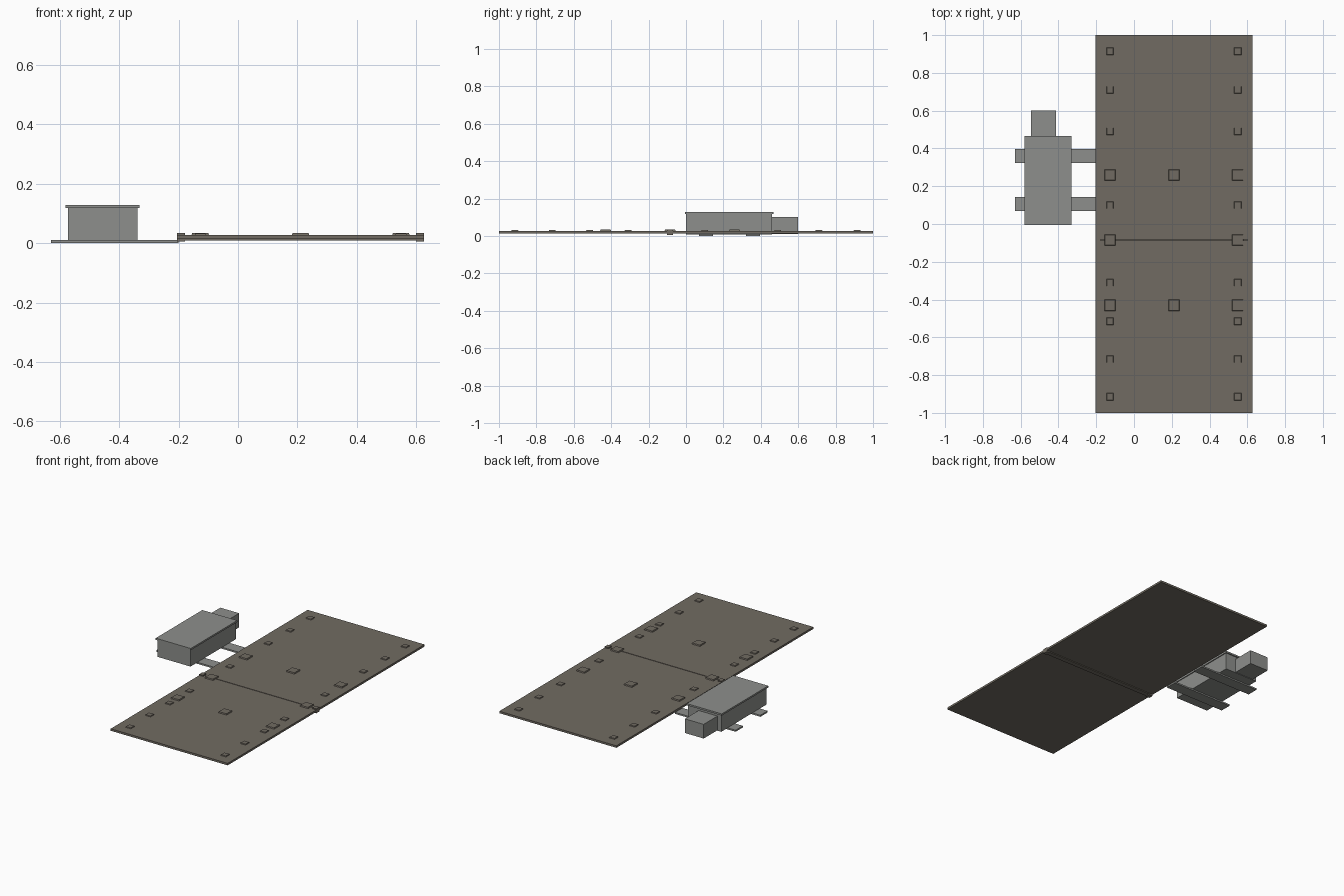
import bpy, bmesh

if "Cube" in bpy.data.objects:
    bpy.data.objects.remove(bpy.data.objects["Cube"])

def material(name, rgb):
    m = bpy.data.materials.new(name)
    m.diffuse_color = (*rgb, 1)
    m.use_nodes = True
    m.node_tree.nodes["Principled BSDF"].inputs["Base Color"].default_value = m.diffuse_color
    return m

BROWN = material("warm dark grey", (0.165, 0.148, 0.122))
GREY = material("mid grey", (0.268, 0.275, 0.262))

def box(name, x, y, z, mat, taper=0.0):
    """Box from (min, max) ranges; taper pulls the top face inwards."""
    me = bpy.data.meshes.new(name)
    bm = bmesh.new()
    bmesh.ops.create_cube(bm, size=1)
    for v in bm.verts:
        top = v.co.z > 0
        for i, (lo, hi) in enumerate((x, y, z)):
            t = taper if top and i < 2 else 0
            v.co[i] = hi - t if v.co[i] > 0 else lo + t
    bm.to_mesh(me)
    bm.free()
    me.materials.append(mat)
    ob = bpy.data.objects.new(name, me)
    bpy.context.collection.objects.link(ob)
    return ob

X0, X1 = -0.205, 0.627        # panel sides
XC = (X0 + X1) / 2
SEAM = -0.085                 # fold line
TOP = 0.027

# Two panel halves meeting at the fold
box("front_panel", (X0, X1), (-1, SEAM - 0.002), (0.014, TOP), BROWN)
box("back_panel", (X0, X1), (SEAM + 0.002, 1), (0.014, TOP), BROWN)

# Hinge strip below the fold and hinge blocks at its ends
box("hinge_strip", (X0, X1), (SEAM - 0.016, SEAM + 0.016), (0.009, 0.015), BROWN)
for name, a in (("left_hinge", X0), ("right_hinge", X1 - 0.027)):
    box(name, (a, a + 0.027), (SEAM - 0.016, SEAM + 0.016), (0.005, 0.034), BROWN)

# Raised pads on top of the panels
def pad(name, x, y, size, height):
    h = size / 2
    box(name, (x - h, x + h), (y - h, y + h), (TOP - 0.002, TOP + height), BROWN, 0.003)

for side, s in (("left", -1), ("right", 1)):
    px = XC + s * 0.338
    for i, y in enumerate((-0.915, -0.715, -0.515, -0.31, 0.10, 0.49, 0.71, 0.915)):
        pad(f"{side}_small_pad_{i}", px, y, 0.04, 0.005)
    for i, y in enumerate((-0.43, SEAM, 0.26)):
        pad(f"{side}_large_pad_{i}", px, y, 0.06, 0.007)
for i, y in enumerate((-0.43, 0.26)):
    pad(f"centre_pad_{i}", XC, y, 0.06, 0.007)

# Side case with lid and rear compartment
box("case_body", (-0.573, -0.338), (0.0, 0.46), (0.009, 0.12), GREY)
box("case_lid", (-0.581, -0.332), (-0.006, 0.467), (0.118, 0.129), GREY)
box("rear_compartment", (-0.546, -0.412), (0.455, 0.6), (0.012, 0.103), GREY)

# Flat straps carrying the case
for i, y in enumerate((0.107, 0.359)):
    box(f"strap_{i}", (-0.63, -0.2), (y - 0.037, y + 0.037), (0.0, 0.01), GREY)
